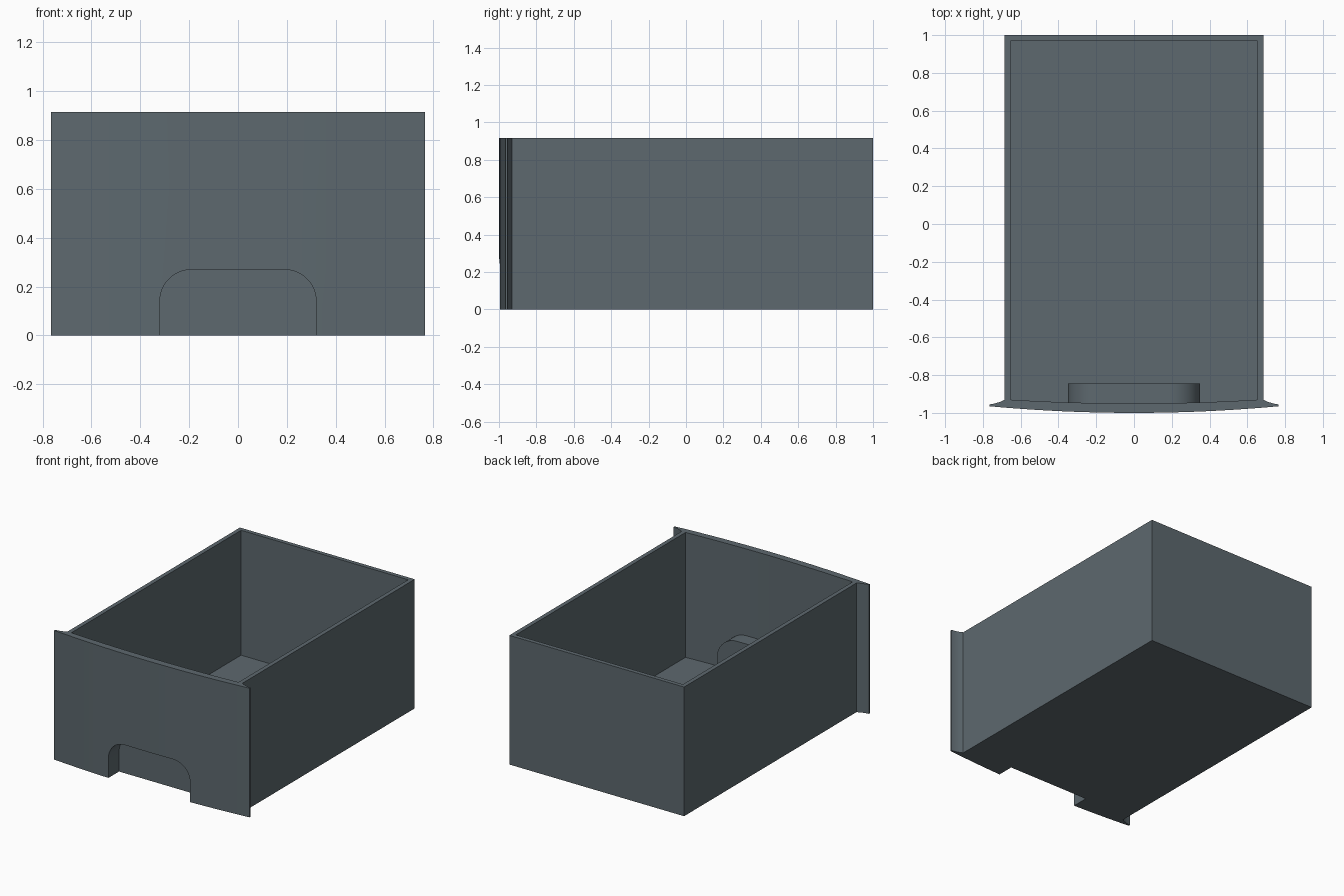
import bpy, bmesh, math
from mathutils import Vector

cube = bpy.data.objects.get("Cube")
if cube:
    bpy.data.objects.remove(cube, do_unlink=True)

slate = bpy.data.materials.new("slate grey")
slate.use_nodes = True
colour = (0.11, 0.14, 0.158, 1)
slate.diffuse_color = colour
slate.node_tree.nodes["Principled BSDF"].inputs["Base Color"].default_value = colour

HEIGHT, WALL = 0.915, 0.03
HALF, FLANGE = 0.685, 0.765
STEPS = 24


def prism(name, points, offset):
    """Extrude a closed outline of 3D points along offset."""
    bm = bmesh.new()
    base = bm.faces.new([bm.verts.new(p) for p in points])
    moved = bmesh.ops.extrude_face_region(bm, geom=[base])["geom"]
    bmesh.ops.translate(bm, vec=Vector(offset),
                        verts=[g for g in moved if isinstance(g, bmesh.types.BMVert)])
    bmesh.ops.recalc_face_normals(bm, faces=bm.faces)
    mesh = bpy.data.meshes.new(name)
    bm.to_mesh(mesh)
    bm.free()
    mesh.materials.append(slate)
    obj = bpy.data.objects.new(name, mesh)
    bpy.context.collection.objects.link(obj)
    return obj


def bow(half, edge, depth):
    """Shallow forward-bulging curve from -half to +half."""
    xs = [half * (2 * i / STEPS - 1) for i in range(STEPS + 1)]
    return [(x, edge - depth * (1 - (x / half) ** 2)) for x in xs]


def arch(half, top, radius, bottom, y):
    """Upright outline with rounded upper corners."""
    right = [(half, bottom)]
    for i in range(13):
        a = math.pi / 2 * i / 12
        right.append((half - radius + radius * math.cos(a),
                      top - radius + radius * math.sin(a)))
    left = [(-x, z) for x, z in reversed(right)]
    return [(x, y, z) for x, z in right + left]


def combine(target, other, operation):
    mod = target.modifiers.new(operation.lower(), 'BOOLEAN')
    mod.operation, mod.object, mod.solver = operation, other, 'EXACT'
    bpy.context.view_layer.objects.active = target
    bpy.ops.object.modifier_apply(modifier=mod.name)
    bpy.data.objects.remove(other, do_unlink=True)


# Drawer body: bowed front with thin side flanges sweeping back into the box
flange = [(FLANGE, -0.955), (0.74, -0.951), (0.71, -0.942), (HALF, -0.93)]
plan = bow(FLANGE, -0.965, 0.035) + flange + [(HALF, 1), (-HALF, 1)]
plan += [(-x, y) for x, y in reversed(flange)]
drawer = prism("drawer", [(x, y, 0) for x, y in plan], (0, 0, HEIGHT))

# Open interior, following the bowed front
inner = HALF - WALL
room = bow(inner, -0.93, 0.02) + [(inner, 1 - WALL), (-inner, 1 - WALL)]
interior = prism("interior_cutter", [(x, y, WALL) for x, y in room], (0, 0, HEIGHT))
combine(drawer, interior, 'DIFFERENCE')

# Finger pull: arched housing inside, recess open to the front and below
housing = prism("pull_housing", arch(0.35, 0.30, 0.16, 0.01, -0.965), (0, 0.12, 0))
combine(drawer, housing, 'UNION')
recess = prism("pull_cutter", arch(0.32, 0.27, 0.13, -0.1, -1.1), (0, 0.225, 0))
combine(drawer, recess, 'DIFFERENCE')

# Smooth the curves and keep the corners sharp
bpy.ops.object.select_all(action='DESELECT')
drawer.select_set(True)
bpy.context.view_layer.objects.active = drawer
bpy.ops.object.shade_smooth_by_angle(angle=math.radians(25))
